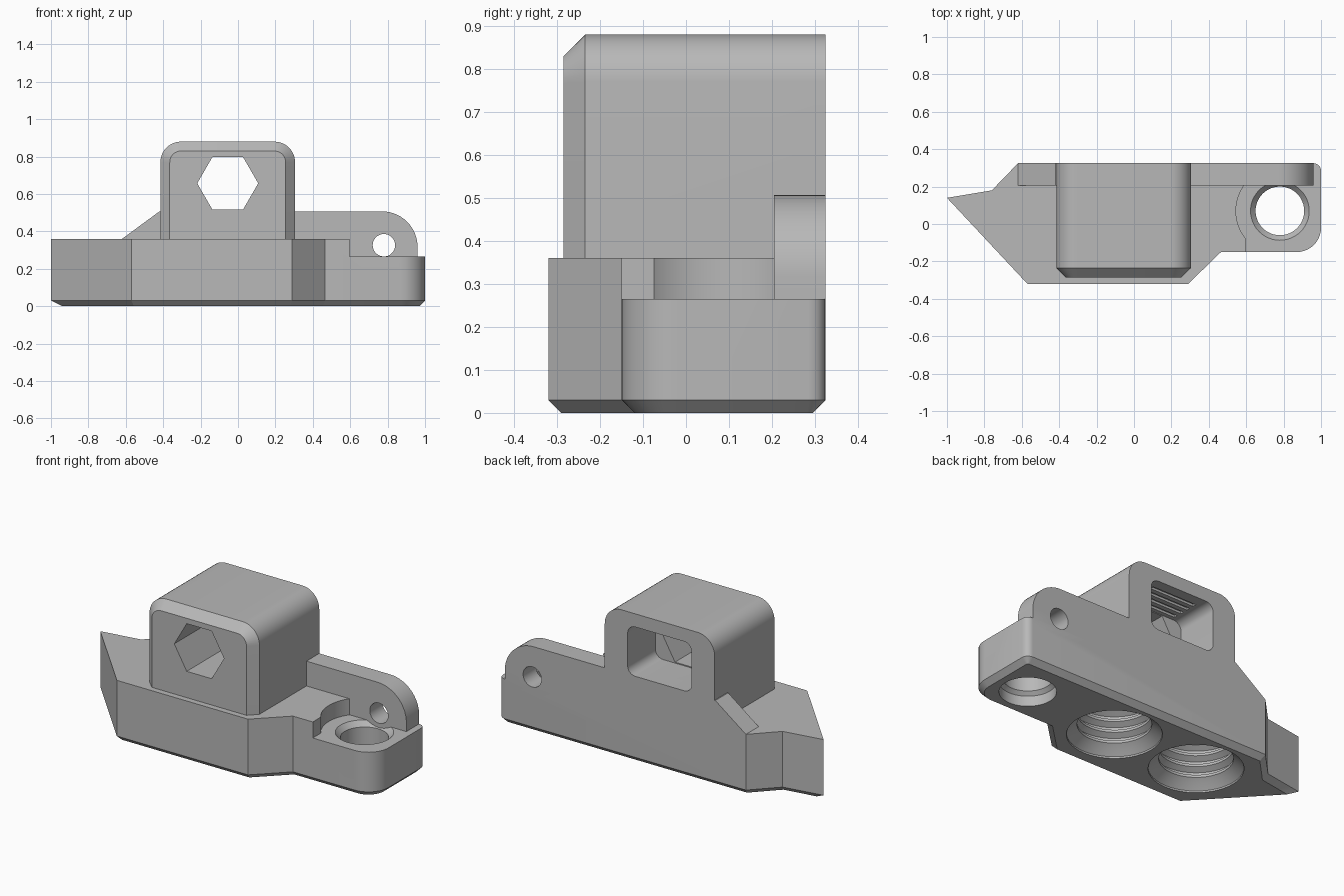
import bpy, bmesh, math
from math import pi, cos, sin

old = bpy.data.objects.get("Cube")
if old:
    bpy.data.objects.remove(old, do_unlink=True)

grey = bpy.data.materials.new("plain_grey")
grey.use_nodes = True
colour = (0.48, 0.48, 0.48, 1)
grey.diffuse_color = colour
grey.node_tree.nodes["Principled BSDF"].inputs["Base Color"].default_value = colour


def arc(cx, cy, r, start, end, n=10):
    """Points on an arc, angles in degrees."""
    angles = [math.radians(start + (end - start) * i / n) for i in range(n + 1)]
    return [(cx + r * cos(a), cy + r * sin(a)) for a in angles]


def rounded_rect(x0, x1, y0, y1, r):
    return (arc(x1 - r, y0 + r, r, -90, 0) + arc(x1 - r, y1 - r, r, 0, 90)
            + arc(x0 + r, y1 - r, r, 90, 180) + arc(x0 + r, y0 + r, r, 180, 270))


def finish(bm, name):
    bmesh.ops.recalc_face_normals(bm, faces=bm.faces)
    mesh = bpy.data.meshes.new(name)
    bm.to_mesh(mesh)
    bm.free()
    mesh.materials.append(grey)
    obj = bpy.data.objects.new(name, mesh)
    bpy.context.collection.objects.link(obj)
    return obj


def prism(name, outline, axis, low, high, chamfer=0):
    """Extrude an outline along y or z; chamfer the rim of the low end."""
    def place(p, d):
        return (p[0], d, p[1]) if axis == "y" else (p[0], p[1], d)
    bm = bmesh.new()
    count = len(outline)
    a = [bm.verts.new(place(p, low)) for p in outline]
    b = [bm.verts.new(place(p, high)) for p in outline]
    rim = bm.faces.new(a)
    bm.faces.new(b)
    for i in range(count):
        j = (i + 1) % count
        bm.faces.new((a[i], a[j], b[j], b[i]))
    bmesh.ops.recalc_face_normals(bm, faces=bm.faces)
    if chamfer:
        bmesh.ops.bevel(bm, geom=list(rim.edges), offset=chamfer, segments=1,
                        affect="EDGES", offset_type="OFFSET")
    return finish(bm, name)


def lathe(name, profile, cx, cy, n=48):
    """Revolve (radius, z) pairs about a vertical axis."""
    bm = bmesh.new()
    rings = [[bm.verts.new((cx + r * cos(2 * pi * i / n), cy + r * sin(2 * pi * i / n), z))
              for i in range(n)] for r, z in profile]
    for a, b in zip(rings, rings[1:]):
        for i in range(n):
            j = (i + 1) % n
            bm.faces.new((a[i], a[j], b[j], b[i]))
    bm.faces.new(rings[0])
    bm.faces.new(rings[-1])
    return finish(bm, name)


def combine(target, tool, operation):
    """Apply a boolean and remove the tool."""
    mod = target.modifiers.new("boolean", "BOOLEAN")
    mod.operation, mod.solver, mod.object = operation, "EXACT", tool
    graph = bpy.context.evaluated_depsgraph_get()
    mesh = bpy.data.meshes.new_from_object(target.evaluated_get(graph))
    target.modifiers.clear()
    target.data = mesh
    bpy.data.objects.remove(tool, do_unlink=True)


# Base block with chamfered underside
plan = [(-1, 0.14), (-0.57, -0.32), (0.29, -0.32), (0.465, -0.15)]
plan += arc(0.87, -0.02, 0.13, -90, 0) + arc(0.96, 0.285, 0.04, 0, 90, 5)
plan += [(-0.62, 0.325), (-0.76, 0.18)]
body = prism("bracket_body", plan, "z", 0, 0.36, 0.03)

# Lowered pad and its stepped through hole
HOLE_X, HOLE_Y = 0.78, 0.07
combine(body, prism("pad_cut", [(0.595, -1), (1.2, -1), (1.2, 1), (0.595, 1)],
                    "z", 0.265, 0.6), "DIFFERENCE")
combine(body, prism("pad_round_cut", arc(HOLE_X, HOLE_Y, 0.235, 0, 355, 71),
                    "z", 0.265, 0.6), "DIFFERENCE")
combine(body, lathe("pad_hole", [(0.15, -0.05), (0.15, 0.06), (0.13, 0.08), (0.13, 0.235),
                                 (0.157, 0.265), (0.157, 0.4)], HOLE_X, HOLE_Y), "DIFFERENCE")

# Back wall with a rounded end and a sloped end
wall = [(-0.62, 0.23), (0.96, 0.23)] + arc(0.77, 0.317, 0.19, 0, 90, 14)
wall += [(-0.42, 0.507), (-0.62, 0.36)]
combine(body, prism("back_wall", wall, "y", 0.205, 0.325), "UNION")
combine(body, prism("wall_hole", arc(HOLE_X, 0.326, 0.06, 0, 350, 35), "y", 0.1, 0.5),
        "DIFFERENCE")

# Tower with rounded top corners and chamfered front rim
tower = [(-0.415, 0.2), (0.305, 0.2)] + arc(0.195, 0.77, 0.11, 0, 90)
tower += arc(-0.305, 0.77, 0.11, 90, 180)
combine(body, prism("tower", tower, "y", -0.285, 0.325, 0.05), "UNION")

# Hexagonal bore opening into a rear pocket with a grooved ceiling
combine(body, prism("hex_bore", arc(-0.055, 0.657, 0.163, 0, 300, 5), "y", -0.5, 0.2),
        "DIFFERENCE")
combine(body, prism("rear_pocket", rounded_rect(-0.265, 0.155, 0.51, 0.802, 0.05),
                    "y", 0.065, 0.5), "DIFFERENCE")
for i in range(4):
    y = 0.09 + i * 0.05
    combine(body, prism("ceiling_groove", rounded_rect(-0.2, 0.09, 0.75, 0.815, 0.005),
                        "y", y, y + 0.022), "DIFFERENCE")

# Two ridged sockets in the underside
ridges = [(0.25, -0.05), (0.25, 0.01), (0.22, 0.04)]
for i in range(4):
    z = 0.045 + i * 0.065
    ridges += [(0.195, z + 0.015), (0.195, z + 0.03), (0.225, z + 0.045), (0.225, z + 0.06)]
for x in (-0.405, 0.15):
    combine(body, lathe("socket", ridges, x, 0.02), "DIFFERENCE")

# Smooth the curves, keep sharp edges
bpy.ops.object.select_all(action="DESELECT")
body.select_set(True)
bpy.context.view_layer.objects.active = body
bpy.ops.object.shade_smooth_by_angle(angle=math.radians(30))
